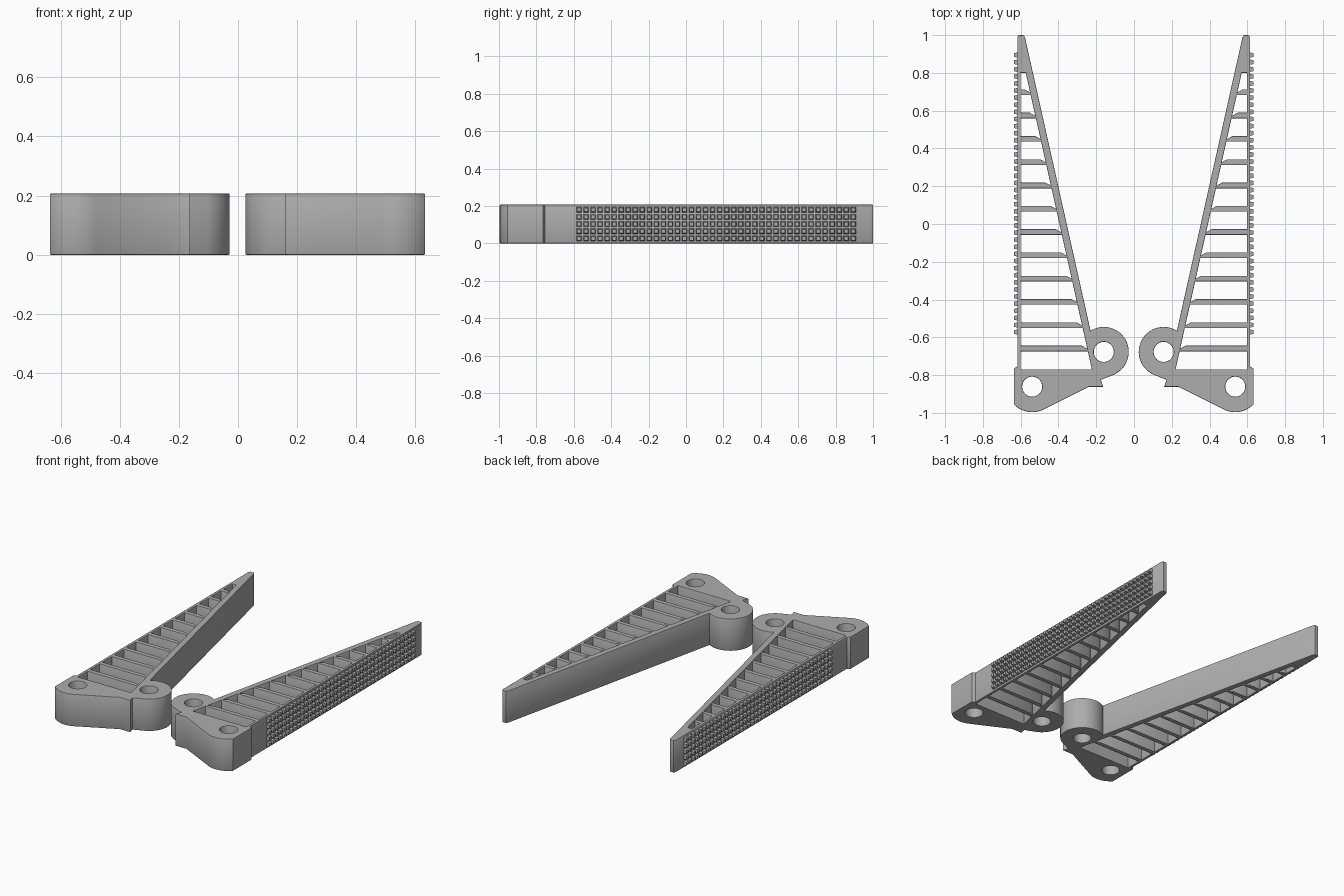
import bpy, bmesh
from math import sin, cos, radians

if "Cube" in bpy.data.objects:
    bpy.data.objects.remove(bpy.data.objects["Cube"], do_unlink=True)

HEIGHT = 0.207
RIM = 0.004
PIVOT, FOOT = (0.157, -0.677), (0.536, -0.861)
WALL_IN, WALL_OUT, GRIP_OUT = 0.597, 0.615, 0.633

grey = bpy.data.materials.new("plain grey")
grey.use_nodes = True
colour = (0.42, 0.42, 0.42, 1)
grey.diffuse_color = colour
grey.node_tree.nodes["Principled BSDF"].inputs["Base Color"].default_value = colour


def arc(centre, r, start, end, n):
    angles = [radians(start + (end - start) * i / n) for i in range(n + 1)]
    return [(centre[0] + r * cos(a), centre[1] + r * sin(a)) for a in angles]


def slant(y):
    """Inner face of the slanting wall."""
    return 0.22 + 0.223 * (y + 0.77)


def outline():
    tip = [(0.574, 0.988), (0.582, 1), (0.607, 1), (WALL_OUT, 0.988)]
    step = [(WALL_OUT, -0.755), (GRIP_OUT, -0.765)]
    notch = [(0.235, -0.862), (0.16, -0.862), (0.172, -0.825)]
    return (tip + step + arc(FOOT, 0.135, -44, -116, 14) + notch
            + arc(PIVOT, 0.132, 244, 58, 36))


def cells():
    """Openings between the ribs, each with a chamfer beside the slanting wall."""
    ribs = [-0.659 + 0.1233 * k for k in range(12)]
    lows = [-0.77] + [y + 0.015 for y in ribs]
    highs = [y - 0.015 for y in ribs] + [0.8]
    result = []
    for i, (lo, hi) in enumerate(zip(lows, highs)):
        corner = [(slant(lo), lo)]
        if i:
            dip = lo - 0.016
            corner = [(slant(dip), dip), (min(slant(lo) + 0.025, WALL_IN - 0.005), lo)]
        result.append(corner + [(WALL_IN, lo), (WALL_IN, hi), (slant(hi), hi)])
    return result


def make_finger(name, side, shift):
    # Filled outline with holes, extruded and given a fine rounded rim
    curve = bpy.data.curves.new(name, "CURVE")
    curve.dimensions = "2D"
    curve.fill_mode = "BOTH"
    curve.extrude = HEIGHT / 2 - RIM
    curve.bevel_depth = RIM
    curve.bevel_resolution = 1
    curve.offset = -RIM
    holes = [arc(c, 0.053, 0, 350, 35) for c in (PIVOT, FOOT)]
    for loop in [outline()] + cells() + holes:
        pts = loop if side > 0 else loop[::-1]
        spline = curve.splines.new("POLY")
        spline.points.add(len(pts) - 1)
        for p, (x, y) in zip(spline.points, pts):
            p.co = (side * x + shift, y, 0, 1)
        spline.use_cyclic_u = True
    obj = bpy.data.objects.new(name, curve)
    bpy.context.collection.objects.link(obj)
    obj.location.z = HEIGHT / 2
    bpy.ops.object.select_all(action="DESELECT")
    obj.select_set(True)
    bpy.context.view_layer.objects.active = obj
    bpy.ops.object.convert(target="MESH")
    obj = bpy.context.object
    obj.data.materials.clear()
    obj.data.materials.append(grey)
    bpy.ops.object.shade_smooth_by_angle(angle=radians(35))


def make_grip(name, side, shift):
    # Rows of small tapered studs on the outer wall
    bm = bmesh.new()
    x0, x1 = WALL_OUT - 0.006, GRIP_OUT
    for row in range(5):
        z = HEIGHT / 2 + (row - 2) * 0.0385
        for col in range(40):
            y = -0.572 + col * 0.0376
            verts = bmesh.ops.create_cube(bm, size=1)["verts"]
            for v in verts:
                outer = v.co.x * side > 0
                w = 0.02 if outer else 0.03
                v.co = (side * (x1 if outer else x0) + shift,
                        y + v.co.y * w, z + v.co.z * w)
    mesh = bpy.data.meshes.new(name)
    bm.to_mesh(mesh)
    bm.free()
    mesh.materials.append(grey)
    bpy.context.collection.objects.link(bpy.data.objects.new(name, mesh))


for label, side, shift in (("left", 1, 0), ("right", -1, -0.003)):
    make_finger(label + "_ribbed_finger", side, shift)
    make_grip(label + "_grip_studs", side, shift)
